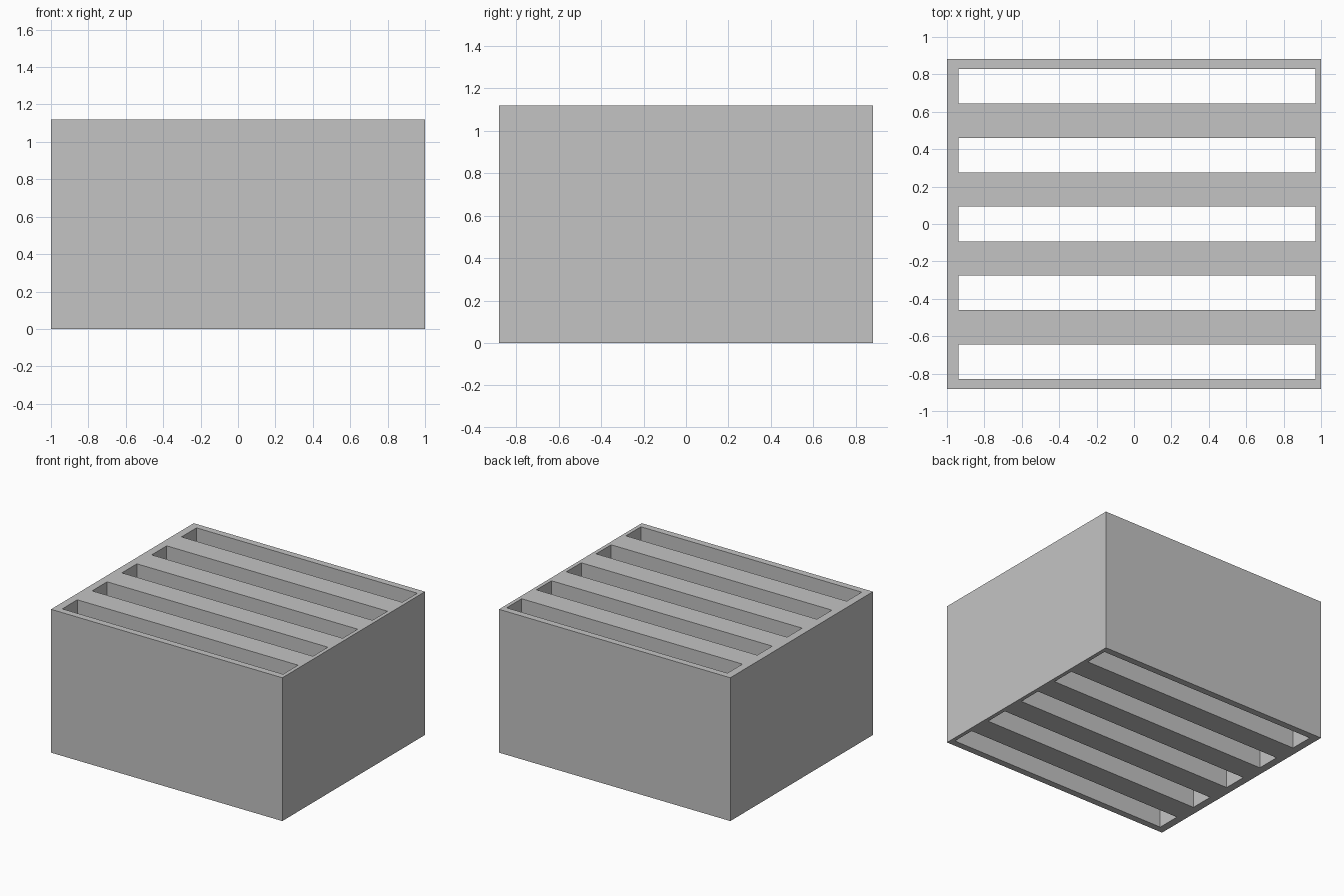
import bpy, bmesh, math

cube = bpy.data.objects.get("Cube")
if cube:
    bpy.data.objects.remove(cube, do_unlink=True)

HALF_DEPTH, HEIGHT = 0.881, 1.12
SLOTS, PITCH, SLOT_HALF = 5, 0.368, 0.0925

grey = bpy.data.materials.new("light grey")
grey.use_nodes = True
grey.diffuse_color = (0.55, 0.55, 0.55, 1)
grey.node_tree.nodes["Principled BSDF"].inputs["Base Color"].default_value = grey.diffuse_color

# Cell boundaries across the width and depth
xs = [-1, -0.939, 0.97, 1]
ys = [-HALF_DEPTH]
for i in range(SLOTS):
    centre = (i - (SLOTS - 1) / 2) * PITCH
    ys += [centre - SLOT_HALF, centre + SLOT_HALF]
ys.append(HALF_DEPTH)

# Floor plan of cells, leaving the slots open
bm = bmesh.new()
verts = [[bm.verts.new((x, y, 0)) for x in xs] for y in ys]
for j in range(len(ys) - 1):
    for i in range(len(xs) - 1):
        if i == 1 and j % 2 == 1:
            continue
        bm.faces.new((verts[j][i], verts[j][i + 1], verts[j + 1][i + 1], verts[j + 1][i]))

# Raise the plan into a solid block with slots right through
raised = bmesh.ops.extrude_face_region(bm, geom=bm.faces[:], use_keep_orig=True)
bmesh.ops.translate(bm, vec=(0, 0, HEIGHT),
                    verts=[g for g in raised["geom"] if isinstance(g, bmesh.types.BMVert)])
bmesh.ops.recalc_face_normals(bm, faces=bm.faces[:])

mesh = bpy.data.meshes.new("slotted_block")
bm.to_mesh(mesh)
bm.free()
mesh.materials.append(grey)
block = bpy.data.objects.new("slotted_block", mesh)
bpy.context.collection.objects.link(block)
